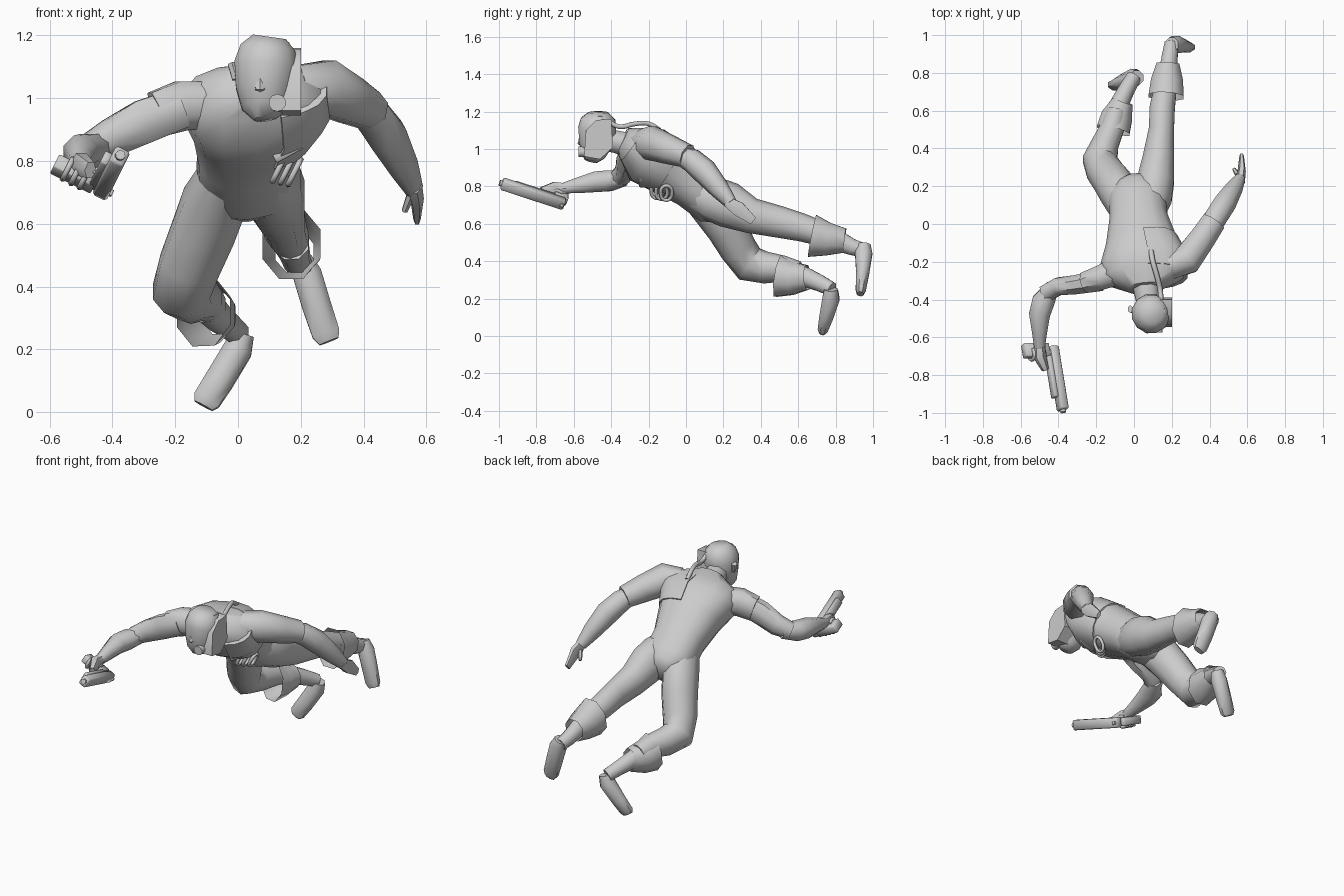
import bpy, bmesh, math
from mathutils import Vector, Matrix

if "Cube" in bpy.data.objects:
    bpy.data.objects.remove(bpy.data.objects["Cube"], do_unlink=True)

CM = 0.01
SIDEWAYS = Vector((1, 0, 0))
UPWARD = Vector((0, 0, 1))
parts = []


def finish(name, bm):
    """Turn a bmesh into a named object."""
    bmesh.ops.recalc_face_normals(bm, faces=bm.faces[:])
    mesh = bpy.data.meshes.new(name)
    bm.to_mesh(mesh)
    bm.free()
    obj = bpy.data.objects.new(name, mesh)
    bpy.context.collection.objects.link(obj)
    parts.append(obj)
    return obj


def soften(value, power):
    """Signed power, which squares off an ellipse when below one."""
    return math.copysign(abs(value) ** power, value)


def loft(name, rings, hint=SIDEWAYS, sides=8, arc=(0, 360), grow=0, power=1, capped=True):
    """Skin elliptical rings (x, y, z, half width, half depth) given in centimetres."""
    bm = bmesh.new()
    centres = [Vector(r[:3]) * CM for r in rings]
    full = arc[1] - arc[0] >= 360
    loops = []
    for i, ring in enumerate(rings):
        after = centres[min(i + 1, len(rings) - 1)]
        before = centres[max(i - 1, 0)]
        tangent = (after - before).normalized()
        across = (hint - tangent * hint.dot(tangent)).normalized()
        depth = tangent.cross(across)
        loop = []
        for k in range(sides):
            step = (k + 0.5) / sides if full else k / (sides - 1)
            a = math.radians(arc[0] + (arc[1] - arc[0]) * step)
            offset = across * (ring[3] + grow) * soften(math.cos(a), power)
            offset += depth * (ring[4] + grow) * soften(math.sin(a), power)
            loop.append(bm.verts.new(centres[i] + offset * CM))
        loops.append(loop)
    for low, high in zip(loops, loops[1:]):
        for k in range(sides):
            n = (k + 1) % sides
            bm.faces.new((low[k], low[n], high[n], high[k]))
    if capped:
        bm.faces.new(loops[0][::-1])
        bm.faces.new(loops[-1])
    return finish(name, bm)


def box(name, low, high, frame=Matrix(), bevel=0.004):
    """Bevelled box between two corners in a local frame."""
    low, high = Vector(low), Vector(high)
    size = Matrix.Diagonal((*(high - low), 1))
    bm = bmesh.new()
    bmesh.ops.create_cube(bm, size=1, matrix=frame @ Matrix.Translation((low + high) / 2) @ size)
    bmesh.ops.bevel(bm, geom=bm.edges[:], offset=bevel, segments=1, affect='EDGES')
    return finish(name, bm)


def cylinder(name, centre, axis, radius, length, sides=10):
    bm = bmesh.new()
    turn = Vector(axis).to_track_quat('Z', 'Y').to_matrix().to_4x4()
    bmesh.ops.create_cone(bm, cap_ends=True, segments=sides, radius1=radius, radius2=radius,
                          depth=length, matrix=Matrix.Translation(centre) @ turn)
    return finish(name, bm)


def cable(name, points, radius, closed=False):
    """Round cord through a few points."""
    curve = bpy.data.curves.new(name, 'CURVE')
    curve.dimensions = '3D'
    curve.bevel_depth = radius
    curve.bevel_resolution = 1
    curve.resolution_u = 4
    curve.use_fill_caps = True
    spline = curve.splines.new('BEZIER')
    spline.bezier_points.add(len(points) - 1)
    spline.use_cyclic_u = closed
    for knot, p in zip(spline.bezier_points, points):
        knot.co = p
        knot.handle_left_type = knot.handle_right_type = 'AUTO'
    obj = bpy.data.objects.new(name, curve)
    bpy.context.collection.objects.link(obj)


# Torso, leaning forward with the left shoulder raised
tilted = Vector((1, 0, 0.12))
torso = [(2, 25, 69, 6, 6), (2, 22, 70, 11, 10), (2, 14, 72.5, 15.5, 13),
         (2.5, 3, 81, 15.5, 13), (4, -10, 90, 19, 15), (5.5, -21, 96.5, 23.5, 16),
         (5.5, -28, 102, 22.5, 11), (6, -34, 105, 9, 7)]
loft("torso", torso, tilted, sides=14, power=0.85)
loft("vest_panel", torso[4:7], tilted, sides=9, arc=(-75, 85), grow=0.6, power=0.85)

# Head and neck
loft("neck", [(6, -30, 102, 8, 7), (7, -38, 104, 7, 6.5), (8, -47, 105, 6, 6)])
loft("head", [(9, -51, 93.5, 4, 3.5), (8.5, -50, 97, 7.5, 7), (8.5, -48, 103, 9.5, 9.5),
              (9, -47.5, 111, 10.5, 10.5), (9.5, -47, 116, 9, 9.5), (10, -47, 119.5, 5.5, 5.5)], sides=12)
loft("nose", [(7, -56, 107, 1, 1), (7, -56.5, 103, 1.8, 1.5), (7, -55, 102, 1, 1)], sides=6)
loft("right_ear", [(-2, -45, 111, 1.5, 2), (-0.5, -46, 106, 1.5, 1.5)], sides=6)
loft("hair_knot", [(12, -46, 117, 2.5, 2.5), (16, -46, 116, 2, 2)], UPWARD, sides=6)

# Headset plate on the left of the face, with mouthpiece
bm = bmesh.new()
outline = [(-54.5, 96), (-53.5, 110), (-48, 115.5), (-40, 116), (-39, 101), (-46, 94.5)]
plate = bm.faces.new([bm.verts.new((0.11, y * CM, z * CM)) for y, z in outline])
pushed = bmesh.ops.extrude_face_region(bm, geom=[plate])
bmesh.ops.translate(bm, vec=(0.09, 0, 0),
                    verts=[v for v in pushed["geom"] if isinstance(v, bmesh.types.BMVert)])
finish("headset_plate", bm)
cylinder("mouthpiece", (0.125, -0.55, 0.985), (0, -1, 0), 0.028, 0.05)

# Cord from the headset to the back
cable("headset_cord", [(0.14, -0.43, 1.16), (0.14, -0.36, 1.12), (0.12, -0.27, 1.135),
                       (0.10, -0.2, 1.135), (0.09, -0.14, 1.1)], 0.014)

# Chest clip and cord loops
clip_frame = Matrix.Translation((0.16, -0.23, 0.83)) @ Matrix.Rotation(-0.5, 4, 'Y')
box("chest_clip", (-0.05, -0.02, -0.015), (0.05, 0.06, 0.015), clip_frame)
for i in range(3):
    middle = Vector((0.13 + 0.025 * i, -0.155 + 0.025 * i, 0.775 - 0.005 * i))
    ring = []
    for k in range(6):
        a = k * math.tau / 6
        ring.append(middle + Vector((0.02 * math.sin(a), 0.03 * math.cos(a), 0.04 * math.sin(a))))
    cable(f"cord_loop_{i + 1}", ring, 0.01, closed=True)

# Left arm, trailing behind
loft("left_sleeve", [(19, -22, 103, 8, 8), (28, -19, 103.3, 9.5, 8.5), (36, -8, 99.2, 8, 7.5),
                     (42, 1, 96, 6.5, 7)], UPWARD)
loft("left_forearm", [(39, -4, 97, 5, 5), (43, 3, 94, 6.5, 6.5), (47.5, 10, 88, 7, 6.5),
                      (52.5, 18, 78.5, 5.5, 5), (56, 24, 71, 3.5, 3)], UPWARD)
loft("left_hand", [(56, 22, 72, 3, 2.7), (57, 28, 68, 4.5, 2.2), (57, 36, 61.5, 2.5, 1.2)],
     UPWARD, sides=6)
loft("left_thumb", [(55, 26, 69, 1.5, 1.5), (53, 29, 64, 1, 1)], SIDEWAYS, sides=6)

# Right arm, reaching forward
loft("right_sleeve", [(-9, -25, 98, 8, 8), (-18, -28.5, 97.5, 8.5, 7), (-26, -31, 94.8, 7.8, 6)], UPWARD)
loft("right_upper_arm", [(-18, -30, 97, 7, 6), (-30, -32, 92.5, 7.5, 5.5), (-40, -33, 87.5, 6.5, 5),
                         (-47, -37, 84, 5, 5)], UPWARD)
loft("right_forearm", [(-43, -33, 84.5, 4.5, 4), (-48, -41, 83, 6, 6.5), (-50, -48, 82.5, 6, 6),
                       (-50, -58, 80.5, 4.5, 4.2), (-50, -66, 79, 3, 3)], UPWARD)
loft("right_hand", [(-50, -64, 79, 3, 3), (-50, -70, 79, 4, 3.5), (-47, -77, 77, 3, 2)],
     UPWARD, sides=6)

# Pistol held on its side: local axes are barrel, grip, thickness
rear, muzzle = Vector((-0.44, -0.65, 0.71)), Vector((-0.385, -0.985, 0.82))
barrel = (muzzle - rear).normalized()
grip = Vector((-0.14, 0, 0.07))
grip = (grip - barrel * grip.dot(barrel)).normalized()
gun = Matrix((barrel, grip, barrel.cross(grip))).transposed().to_4x4()
gun.translation = rear
length = (muzzle - rear).length
box("pistol_slide", (0, -0.035, -0.03), (length, 0.015, 0.03), gun, 0.008)
box("pistol_frame", (0.02, 0.01, -0.022), (length * 0.8, 0.038, 0.022), gun)
box("pistol_grip", (-0.015, 0.02, -0.024), (0.06, 0.165, 0.024), gun)
box("pistol_rear_sight", (0.005, -0.043, -0.01), (0.025, -0.03, 0.01), gun, 0.002)
cylinder("pistol_muzzle", gun @ Vector((length, -0.01, 0)), barrel, 0.016, 0.025)
cable("trigger_guard", [gun @ Vector(p) for p in
                        ((0.05, 0.06, 0), (0.09, 0.075, 0), (0.125, 0.03, 0))], 0.005)
for i in range(3):
    reach = 0.06 + 0.03 * i
    cable(f"right_finger_{i + 1}", [gun @ Vector((along, reach, out)) for along, out in
                                    ((0, 0.026), (0.06, 0.026), (0.065, -0.024), (0.02, -0.026))], 0.01)

# Left leg, stretched back
loft("left_leg", [(8, 5, 77.5, 8, 10), (10, 14, 73.5, 10.5, 12), (11.5, 23, 70, 10.2, 12.3),
                  (13, 35, 64.3, 8.7, 9.5), (14.5, 50, 61, 7, 8.5), (15, 62, 58, 7, 7.5),
                  (17, 73, 54.5, 6, 6.5)], sides=10)
loft("left_boot_shaft", [(17, 70, 54, 6, 6), (18, 81, 51, 5, 6), (19, 89, 47.5, 4.5, 4.7),
                         (20, 96, 45.5, 4, 4)])
loft("left_boot_cuff", [(17, 67.5, 53.5, 10, 12.3), (17.5, 76, 51.8, 9.2, 9.5), (18, 85, 51, 6.5, 7)],
     sides=8, capped=False)
loft("left_foot", [(20, 95, 48.5, 4, 4), (22, 95, 44, 5, 5), (25, 94.5, 34, 5, 3.8),
                   (28, 93.5, 25, 4.8, 3), (29, 93.2, 22.5, 3.5, 2)])

# Right leg, bent at the knee
loft("right_leg", [(-4, 6, 76.5, 8, 10), (-7.5, 16, 67, 10.5, 12), (-11, 22, 57.5, 10.5, 11),
                   (-15.5, 28, 46.5, 10, 10), (-18, 34, 38.5, 9.5, 10), (-15, 43, 36.5, 7.5, 8.5),
                   (-11, 52, 36, 6.5, 7), (-9, 60, 34, 5.5, 6)], sides=10)
loft("right_boot_shaft", [(-10, 57, 34, 5.5, 6), (-7, 65, 31, 5, 5.5), (-4, 71, 28.5, 4.5, 4.8),
                          (0, 78, 25, 4, 4)])
loft("right_boot_cuff", [(-11, 49.5, 32, 9.5, 12), (-9, 57, 30.8, 9, 9.5), (-6, 65, 31.3, 6, 7)],
     sides=8, capped=False)
loft("right_foot", [(1.5, 77.5, 25, 4, 4), (0, 77.5, 20, 5, 5), (-6, 75, 10, 5, 4),
                    (-10, 73.3, 3.8, 4.8, 3), (-11, 73, 2, 3.5, 2)])

# Smooth shading that keeps hard edges
bpy.ops.object.select_all(action='DESELECT')
for obj in parts:
    obj.select_set(True)
bpy.context.view_layer.objects.active = parts[0]
bpy.ops.object.shade_smooth_by_angle(angle=math.radians(50))
